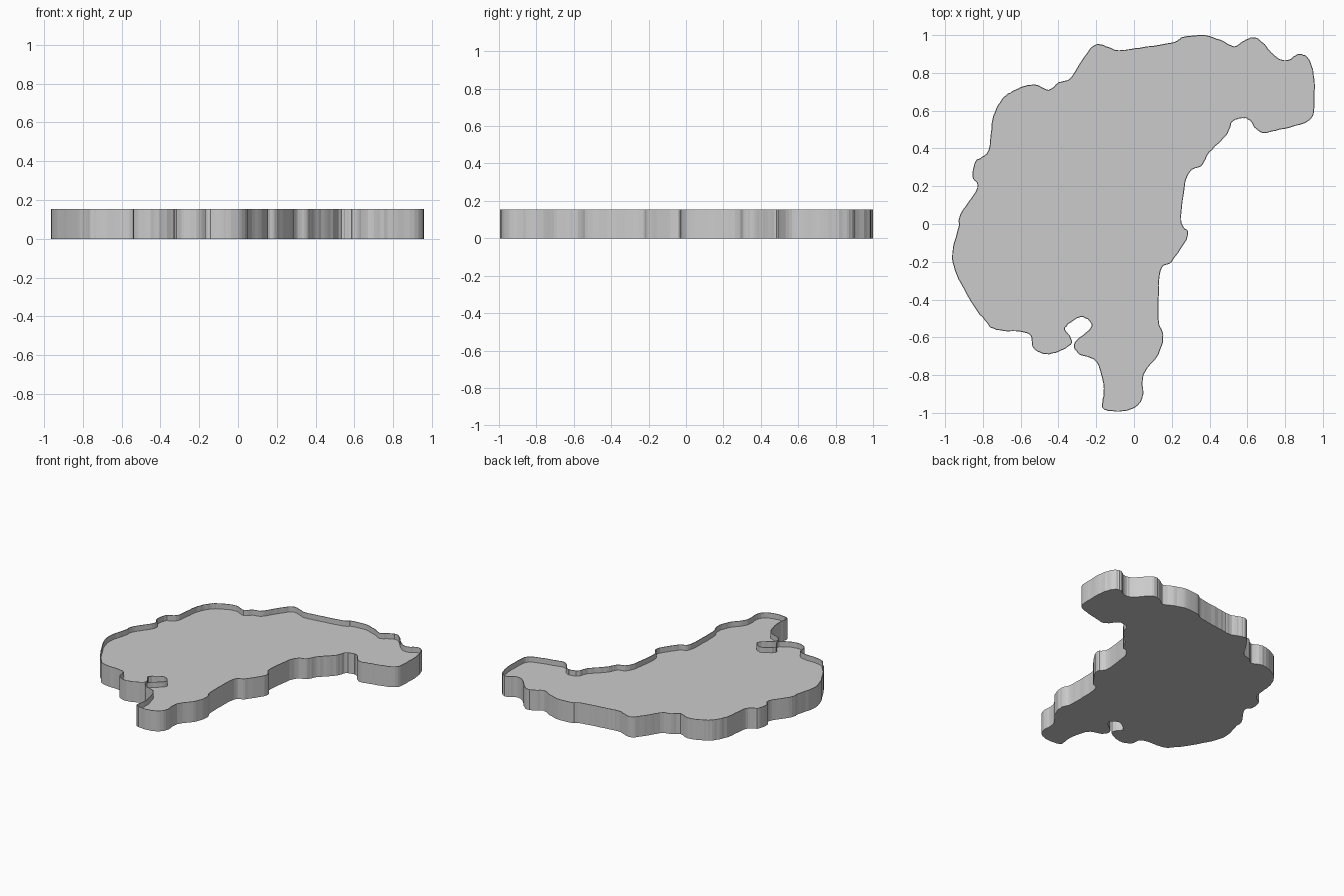
import bpy
import bmesh
import random
from mathutils import Vector

HEIGHT = 0.155
LIP_DEPTH = 0.04
LIP_WIDTH = 0.005
STEPS = 6
ROUGHNESS = 0.002

default_cube = bpy.data.objects.get("Cube")
if default_cube:
    bpy.data.objects.remove(default_cube, do_unlink=True)

# Control points of the coastline, clockwise from the north-west
COAST = [
    (-.22, .94), (-.17, .95), (-.09, .92), (0, .93), (.2, .96), (.26, .99),
    (.37, 1), (.47, .97), (.53, .94), (.6, .98), (.66, .98), (.76, .88),
    (.82, .87), (.87, .9), (.92, .88), (.95, .8), (.955, .67), (.93, .55),
    (.77, .5), (.67, .485), (.61, .55), (.57, .56), (.52, .54), (.49, .47),
    (.4, .38), (.36, .31), (.3, .28), (.27, .21), (.25, .02), (.285, -.06),
    (.2, -.2), (.14, -.25), (.13, -.5), (.155, -.59), (.13, -.69),
    (.05, -.8), (.05, -.9), (.02, -.96), (-.05, -.99), (-.13, -.99),
    (-.17, -.965), (-.16, -.87), (-.2, -.73), (-.29, -.69), (-.315, -.63),
    (-.23, -.55), (-.24, -.51), (-.29, -.495), (-.365, -.55), (-.34, -.59),
    (-.335, -.64), (-.45, -.69), (-.53, -.66), (-.56, -.58), (-.73, -.56),
    (-.79, -.51), (-.87, -.4), (-.95, -.24), (-.96, -.14), (-.93, -.02),
    (-.92, .05), (-.83, .19), (-.855, .25), (-.84, .33), (-.77, .39),
    (-.75, .55), (-.7, .66), (-.63, .71), (-.53, .74), (-.45, .71),
    (-.4, .75), (-.34, .77), (-.28, .86),
]


def make_material(name, colour):
    material = bpy.data.materials.new(name)
    material.use_nodes = True
    material.diffuse_color = colour
    shader = material.node_tree.nodes["Principled BSDF"]
    shader.inputs["Base Color"].default_value = colour
    return material


def spline_point(before, start, end, after, t):
    """Point on a smooth curve that passes through every control point."""
    linear = (end - before) * t
    square = (2 * before - 5 * start + 4 * end - after) * t ** 2
    cubic = (3 * start - before - 3 * end + after) * t ** 3
    return (2 * start + linear + square + cubic) / 2


def rough_outline(controls):
    """Closed smooth outline with a slight, irregular waviness."""
    rng = random.Random(4)
    points = [Vector((x, y, 0)) for x, y in controls]
    count = len(points)
    outline = []
    for i in range(count):
        neighbours = [points[(i + k) % count] for k in (-1, 0, 1, 2)]
        for step in range(STEPS):
            point = spline_point(*neighbours, step / STEPS)
            if step:
                point.x += rng.uniform(-ROUGHNESS, ROUGHNESS)
                point.y += rng.uniform(-ROUGHNESS, ROUGHNESS)
            outline.append(point)
    return outline


def build_island(name, outline, material):
    bm = bmesh.new()
    # Underside, facing down because the outline runs clockwise
    base = bm.faces.new([bm.verts.new(p) for p in outline])

    # Outer cliff walls
    raised = bmesh.ops.extrude_face_region(bm, geom=[base], use_keep_orig=True)
    top_verts = [v for v in raised["geom"] if isinstance(v, bmesh.types.BMVert)]
    top = next(f for f in raised["geom"] if isinstance(f, bmesh.types.BMFace))
    bmesh.ops.translate(bm, verts=top_verts, vec=(0, 0, HEIGHT))
    bmesh.ops.recalc_face_normals(bm, faces=bm.faces[:])

    # Thin raised lip around a sunken top surface
    bmesh.ops.inset_individual(bm, faces=[top], thickness=LIP_WIDTH)
    sunken = bmesh.ops.extrude_discrete_faces(bm, faces=[top])["faces"][0]
    rim = [e for e in bm.edges if e.is_boundary and e not in sunken.edges[:]]
    bmesh.ops.translate(bm, verts=sunken.verts[:], vec=(0, 0, -LIP_DEPTH))
    bmesh.ops.bridge_loops(bm, edges=rim + sunken.edges[:])
    bmesh.ops.recalc_face_normals(bm, faces=bm.faces[:])

    mesh = bpy.data.meshes.new(name)
    bm.to_mesh(mesh)
    bm.free()
    mesh.materials.append(material)
    island = bpy.data.objects.new(name, mesh)
    bpy.context.collection.objects.link(island)
    return island


grey = make_material("light_grey", (0.6, 0.6, 0.6, 1))
build_island("island_tray", rough_outline(COAST), grey)
